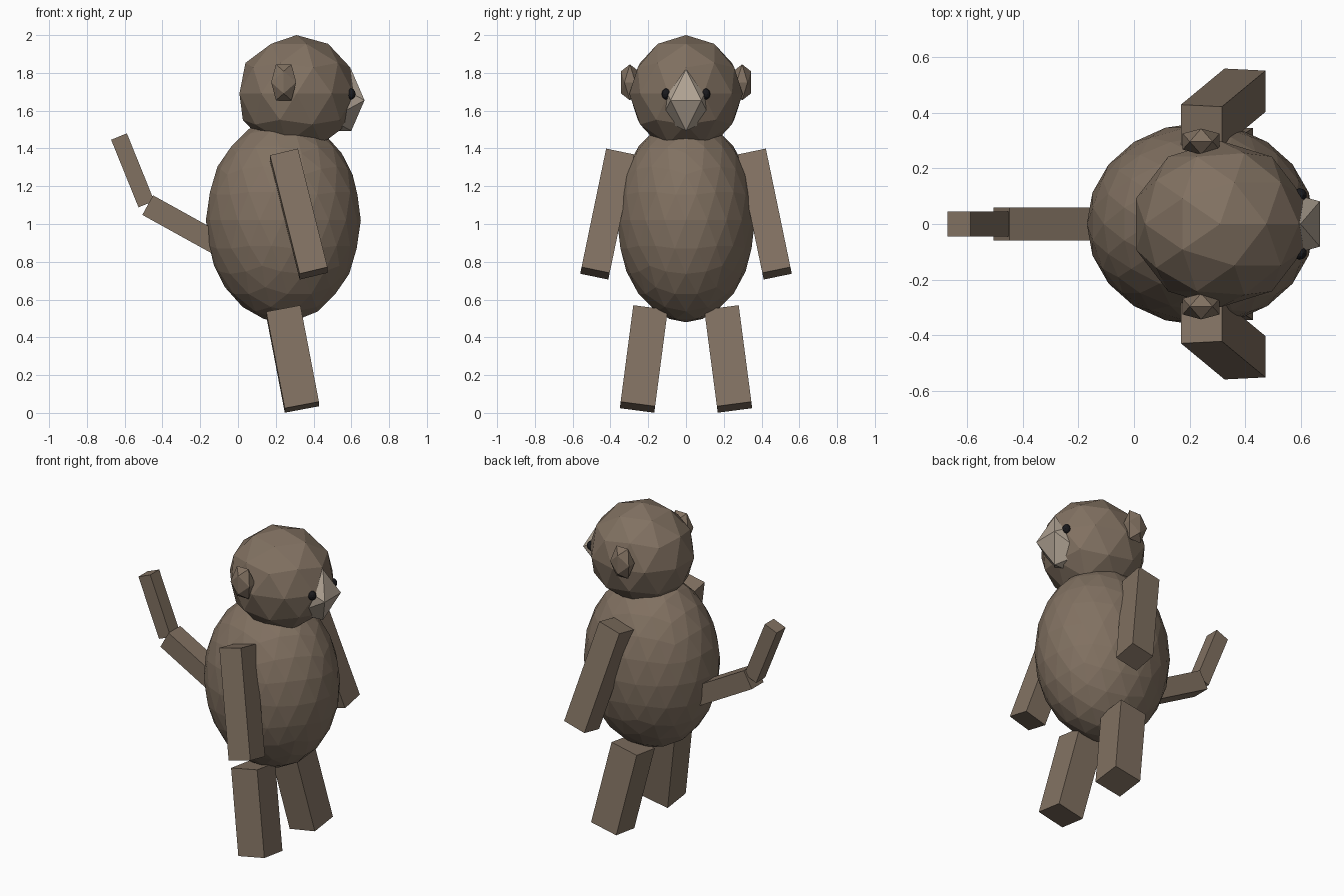
import bpy, math
from mathutils import Vector, Matrix

if "Cube" in bpy.data.objects:
    bpy.data.objects.remove(bpy.data.objects["Cube"])


def material(name, rgb):
    m = bpy.data.materials.new(name)
    m.diffuse_color = (*rgb, 1)
    m.use_nodes = True
    m.node_tree.nodes["Principled BSDF"].inputs["Base Color"].default_value = m.diffuse_color
    return m


FUR = material("fur", (0.22, 0.165, 0.12))
SKIN = material("pale_skin", (0.43, 0.36, 0.29))
DARK = material("dark", (0.01, 0.01, 0.012))


def place(name, matrix, mat):
    ob = bpy.context.object
    ob.name = name
    ob.data.transform(matrix)
    ob.data.materials.append(mat)
    return ob


def ball(name, centre, radii, detail, mat, turn=Matrix.Identity(4)):
    """Faceted ellipsoid; turn is applied before scaling."""
    bpy.ops.mesh.primitive_ico_sphere_add(subdivisions=detail, radius=1)
    return place(name, Matrix.Translation(centre) @ Matrix.Diagonal((*radii, 1)) @ turn, mat)


def limb(name, low, high, width, mat=FUR):
    """Square bar running between two end-centres."""
    low, high = Vector(low), Vector(high)
    d = high - low
    z = d.normalized()
    rot = (Matrix.Rotation(math.atan2(-z.y, z.z), 4, 'X')
           @ Matrix.Rotation(math.asin(z.x), 4, 'Y'))
    bpy.ops.mesh.primitive_cube_add(size=1)
    scale = Matrix.Diagonal((width, width, d.length, 1))
    return place(name, Matrix.Translation((low + high) / 2) @ rot @ scale, mat)


# Turns that bring an edge of the icosahedron upright / forward
tilt = math.atan(2) / 2
edge_up = Matrix.Rotation(-tilt, 4, 'Y')
edge_front = (Matrix.Rotation(math.pi / 2, 4, 'Z') @ Matrix.Rotation(math.pi / 2, 4, 'X')
              @ edge_up)

# Torso, head and muzzle
ball("body", (0.24, 0, 1.02), (0.41, 0.365, 0.54), 3, FUR)
ball("head", (0.31, 0, 1.69), (0.318, 0.30, 0.31), 2, FUR)
ball("muzzle", (0.487, 0, 1.655), (0.215, 0.155, 0.19), 1, SKIN, edge_front)

# Paired parts
for side, s in (("left", 1), ("right", -1)):
    ball(side + "_ear", (0.242, s * 0.297, 1.75), (0.078, 0.055, 0.112), 1, FUR, edge_up)
    ball(side + "_eye", (0.597, s * 0.105, 1.688), (0.026, 0.024, 0.03), 2, DARK)
    limb(side + "_arm", (0.40, s * 0.482, 0.739), (0.243, s * 0.352, 1.366), 0.152)
    limb(side + "_leg", (0.338, s * 0.257, 0.03), (0.24, s * 0.19, 0.541), 0.184)

# Two-piece tail
limb("tail_base", (-0.09, 0, 0.885), (-0.478, 0, 1.10), 0.118)
limb("tail_tip", (-0.485, 0, 1.105), (-0.63, 0, 1.463), 0.09)
